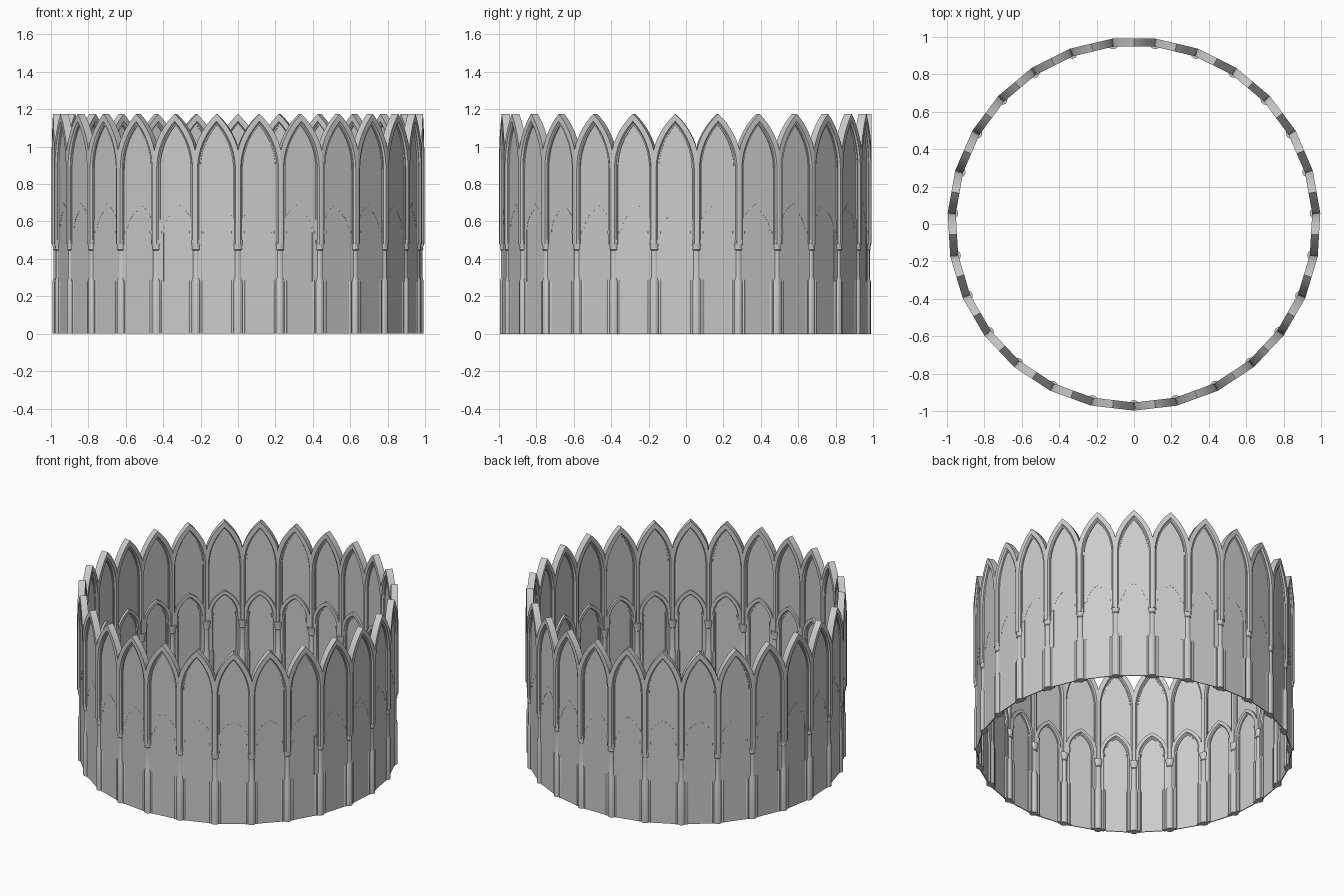
import bpy, bmesh
from math import pi, sin, cos, tan, acos, radians

if "Cube" in bpy.data.objects:
    bpy.data.objects.remove(bpy.data.objects["Cube"])

BAYS = 27
STEP = 2 * pi / BAYS
EDGE = tan(STEP / 2)          # bay boundary slope, u = v * EDGE


def finish(name, bm):
    bmesh.ops.recalc_face_normals(bm, faces=bm.faces)
    me = bpy.data.meshes.new(name)
    bm.to_mesh(me)
    bm.free()
    ob = bpy.data.objects.new(name, me)
    bpy.context.collection.objects.link(ob)
    bpy.ops.object.select_all(action='DESELECT')
    ob.select_set(True)
    bpy.context.view_layer.objects.active = ob
    bpy.ops.object.shade_smooth_by_angle(angle=radians(25))


def place(bm, k, u, v, z):
    """Local bay coordinates (sideways, outward, up) to the ring."""
    a = -pi / 2 + STEP * (k + 0.5)
    return bm.verts.new((v * cos(a) - u * sin(a), v * sin(a) + u * cos(a), z))


def arch_line(a, rise, spring, foot, t, n=10):
    """Pointed arch of half-width a, offset outwards by t."""
    r0 = (a * a + rise * rise) / (2 * a)
    c, r = r0 - a, r0 + t
    top = acos(c / r)
    half = [(a + t, foot)] + [(r * cos(top * i / n) - c, spring + r * sin(top * i / n))
                              for i in range(n + 1)]
    return [(-x, z) for x, z in half] + half[-2::-1]


def arch_band(name, a, rise, spring, foot, section):
    """Sweep a closed section of (offset, radius) points along the arch."""
    bm = bmesh.new()
    for k in range(BAYS):
        rails = []
        for t, v in section:
            lim = v * EDGE
            rails.append([place(bm, k, max(-lim, min(lim, x)), v, z)
                          for x, z in arch_line(a, rise, spring, foot, t)])
        m = len(rails)
        for j in range(m):
            p, q = rails[j], rails[(j + 1) % m]
            for i in range(len(p) - 1):
                bm.faces.new((p[i], p[i + 1], q[i + 1], q[i]))
        bm.faces.new([r[0] for r in rails])
        bm.faces.new([r[-1] for r in rails])
    finish(name, bm)


def shafts(name, spots, profile, sides):
    """Turned columns from (radius, height) points, at (u, v) spots in each bay."""
    bm = bmesh.new()
    for k in range(BAYS):
        for u, v in spots:
            rings = [[place(bm, k, u + r * cos(2 * pi * i / sides),
                            v + r * sin(2 * pi * i / sides), z) for i in range(sides)]
                     for r, z in profile]
            for p, q in zip(rings, rings[1:]):
                for i in range(sides):
                    j = (i + 1) % sides
                    bm.faces.new((p[i], p[j], q[j], q[i]))
            bm.faces.new(rings[0])
            bm.faces.new(rings[-1])
    finish(name, bm)


# thin flat wall panels with pointed tops
bm = bmesh.new()
for k in range(BAYS):
    line = arch_line(0.088, 0.235, 0.88, 0.0, 0.008)
    front = [place(bm, k, x, 0.973, z) for x, z in line]
    back = [place(bm, k, x, 0.967, z) for x, z in line]
    bm.faces.new(front)
    bm.faces.new(back)
    for i in range(len(line)):
        j = (i + 1) % len(line)
        bm.faces.new((front[i], front[j], back[j], back[i]))
finish("wall_panels", bm)

# tall stepped arches that form the crown of the ring
arch_band("upper_arches", 0.088, 0.235, 0.88, 0.48,
          [(0.0, 0.960), (0.007, 0.960), (0.014, 0.948), (0.042, 0.948),
           (0.042, 0.991), (0.014, 0.991), (0.007, 0.981), (0.0, 0.981)])

# lower blind arches, raised on the inside only
arch_band("lower_arches", 0.068, 0.12, 0.54, 0.28,
          [(0.0, 0.962), (0.008, 0.962), (0.014, 0.953), (0.035, 0.953),
           (0.035, 0.974), (0.0, 0.974)])

# main columns on the bay boundaries, with base and capital
c = STEP / 2
shafts("main_columns", [(0.969 * sin(c), 0.969 * cos(c))],
       [(0.025, 0), (0.025, 0.28), (0.019, 0.30), (0.019, 0.445), (0.024, 0.45),
        (0.022, 0.462), (0.028, 0.485), (0.028, 0.5)], 12)

# slim side shafts on pedestals beside each column
shafts("side_shafts", [(s * 0.08, 0.963) for s in (-1, 1)],
       [(0.014, 0), (0.014, 0.28), (0.009, 0.30), (0.009, 0.52),
        (0.013, 0.54), (0.013, 0.55)], 8)
